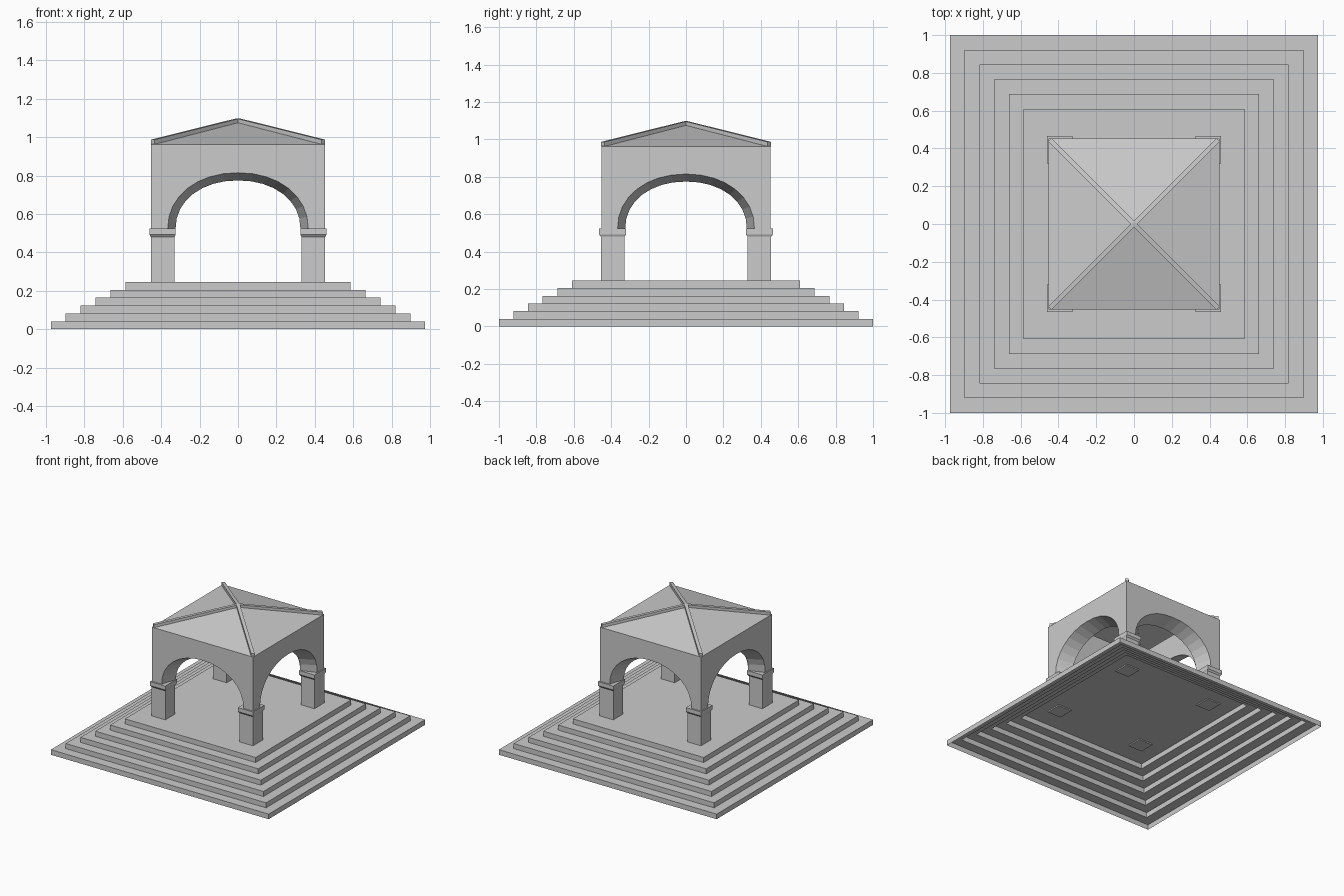
import bpy, bmesh, math
from mathutils import Matrix

if "Cube" in bpy.data.objects:
    bpy.data.objects.remove(bpy.data.objects["Cube"])

def make(name, bm):
    bmesh.ops.recalc_face_normals(bm, faces=bm.faces)
    me = bpy.data.meshes.new(name)
    bm.to_mesh(me)
    bm.free()
    ob = bpy.data.objects.new(name, me)
    bpy.context.collection.objects.link(ob)
    return ob

def loft(name, rings, caps=(True, True), closed=True):
    """Skin a series of equal-length point rings."""
    bm = bmesh.new()
    vs = [[bm.verts.new(p) for p in r] for r in rings]
    n = len(rings[0])
    for a, b in zip(vs, vs[1:]):
        for i in range(n if closed else n - 1):
            j = (i + 1) % n
            bm.faces.new((a[i], a[j], b[j], b[i]))
    if caps[0]:
        bm.faces.new(vs[0][::-1])
    if caps[1]:
        bm.faces.new(vs[-1])
    return make(name, bm)

def rect(hx, hy, z, cx=0, cy=0):
    return [(cx - hx, cy - hy, z), (cx + hx, cy - hy, z),
            (cx + hx, cy + hy, z), (cx - hx, cy + hy, z)]

# Stepped base: open-bottomed shell of six steps
rings = []
for i in range(6):
    hx, hy = 0.975 - 0.078 * i, 1.0 - 0.078 * i
    rings += [rect(hx, hy, 0.041 * i), rect(hx, hy, 0.041 * (i + 1))]
loft("stepped_base", rings, caps=(False, True))

# Four pillars with capitals
C = 0.3925
for sx in (-1, 1):
    for sy in (-1, 1):
        cx, cy = sx * C, sy * C
        loft("pillar", [rect(0.061, 0.063, z, cx, cy) for z in (0.237, 0.49)])
        loft("capital", [rect(0.061, 0.063, 0.48, cx, cy),
                         rect(0.068, 0.073, 0.493, cx, cy),
                         rect(0.068, 0.073, 0.525, cx, cy)])

# Four arched walls, splayed from a wide outer arch to a narrower inner one
Z0, Z1, N = 0.525, 0.963, 16

def arch(hw, h, y):
    pts = []
    for i in range(N + 1):
        a = math.pi * i / N
        c, s = math.cos(a), math.sin(a)
        x = -hw * math.copysign(abs(c) ** 0.95, c)
        pts.append((x, y, Z0 + h * abs(s) ** 0.95))
    return pts

def wall(k):
    bm = bmesh.new()
    arcs = []
    for hw, h, half in ((0.366, 0.29, 0.453), (0.325, 0.25, 0.331)):
        arc = [bm.verts.new(p) for p in arch(hw, h, -half)]
        ends = [bm.verts.new((x, -half, z)) for x, z in
                ((half, Z0), (half, Z1), (-half, Z1), (-half, Z0))]
        bm.faces.new(arc + ends)
        arcs.append(arc)
    for i in range(N):
        bm.faces.new((arcs[0][i], arcs[0][i + 1], arcs[1][i + 1], arcs[1][i]))
    ob = make("arched_wall", bm)
    ob.data.transform(Matrix.Rotation(k * math.pi / 2, 4, 'Z'))

for k in range(4):
    wall(k)

# Pyramid roof
bm = bmesh.new()
base = [bm.verts.new(p) for p in rect(0.453, 0.453, Z1)]
tip = bm.verts.new((0, 0, 1.08))
for i in range(4):
    bm.faces.new((base[i], base[(i + 1) % 4], tip))
make("roof", bm)

# Hip ribs: two diagonal beams crossing at the apex
L, W = 0.445 * math.sqrt(2), 0.013
for k in (1, 3):
    path = [(-L, 0.963, 0.987), (0, 1.07, 1.098), (L, 0.963, 0.987)]
    ob = loft("roof_rib", [[(x, -W, lo), (x, W, lo), (x, W, hi), (x, -W, hi)]
                           for x, lo, hi in path])
    ob.data.transform(Matrix.Rotation(k * math.pi / 4, 4, 'Z'))
